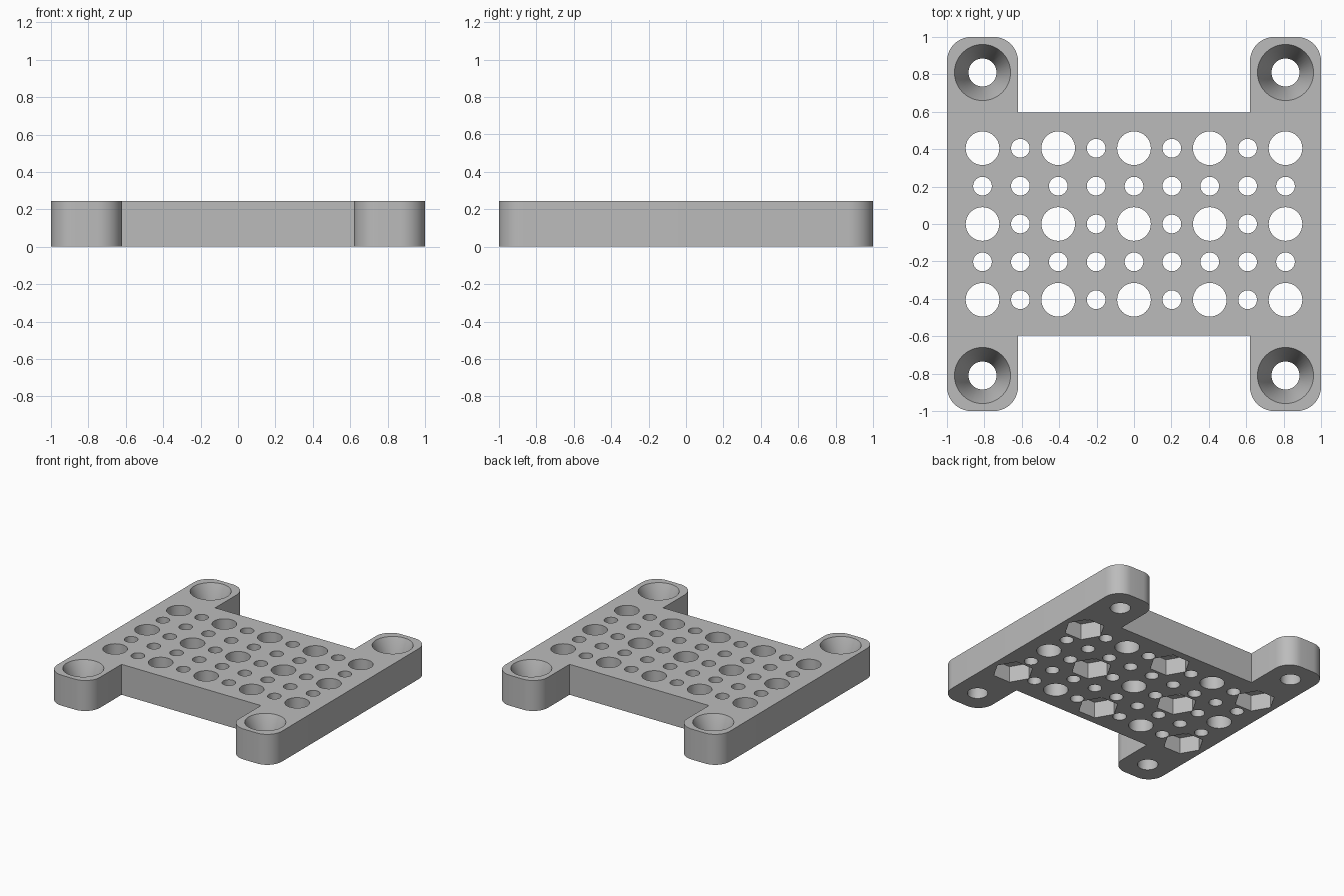
import bpy, bmesh
from math import sin, cos, pi, radians

HEIGHT = 0.245
PITCH = 0.2025

if "Cube" in bpy.data.objects:
    bpy.data.objects.remove(bpy.data.objects["Cube"])

grey = bpy.data.materials.new("plain grey")
grey.use_nodes = True
colour = (0.5, 0.5, 0.5, 1)
grey.diffuse_color = colour
grey.node_tree.nodes["Principled BSDF"].inputs["Base Color"].default_value = colour


def make_object(name, bm):
    bmesh.ops.recalc_face_normals(bm, faces=bm.faces)
    mesh = bpy.data.meshes.new(name)
    bm.to_mesh(mesh)
    bm.free()
    mesh.materials.append(grey)
    obj = bpy.data.objects.new(name, mesh)
    bpy.context.collection.objects.link(obj)
    return obj


def lathe(bm, x, y, profile, sides):
    """Closed solid from (radius, z) rings around a vertical axis."""
    rings = []
    for r, z in profile:
        rings.append([bm.verts.new((x + r * cos(2 * pi * i / sides),
                                    y + r * sin(2 * pi * i / sides), z))
                      for i in range(sides)])
    bm.faces.new(rings[0])
    bm.faces.new(rings[-1])
    for a, b in zip(rings, rings[1:]):
        for i in range(sides):
            j = (i + 1) % sides
            bm.faces.new((a[i], a[j], b[j], b[i]))


def plate_outline(inner_x=0.62, notch_y=0.595, radius=0.13, steps=10):
    """H-shaped outline, one quarter mirrored to all four."""
    quarter = [(1 - radius + radius * cos(t * pi / 2 / steps),
                1 - radius + radius * sin(t * pi / 2 / steps))
               for t in range(steps + 1)]
    quarter += [(inner_x + radius - radius * sin(t * pi / 2 / steps),
                 1 - radius + radius * cos(t * pi / 2 / steps))
                for t in range(steps + 1)]
    quarter.append((inner_x, notch_y))
    half = quarter + [(-x, y) for x, y in reversed(quarter)]
    return half + [(-x, -y) for x, y in half]


# Plate with four rounded arms
bm = bmesh.new()
base = bm.faces.new([bm.verts.new((x, y, 0)) for x, y in plate_outline()])
top = bmesh.ops.extrude_face_region(bm, geom=[base])
bmesh.ops.translate(bm, vec=(0, 0, HEIGHT),
                    verts=[v for v in top["geom"] if isinstance(v, bmesh.types.BMVert)])
plate = make_object("mounting_plate", bm)

# Round holes in alternating sizes, and hexagonal pockets underneath
holes, pockets = bmesh.new(), bmesh.new()
for i in range(-4, 5):
    for j in range(-2, 3):
        x, y = i * PITCH, j * PITCH
        large = i % 2 == 0 and j % 2 == 0
        lathe(holes, x, y, [(0.09 if large else 0.05, -0.1), (0.09 if large else 0.05, 0.4)], 40)
        if large and (i + j) // 2 % 2:
            lathe(pockets, x, y, [(0.15, -0.1), (0.15, 0.13)], 6)

# Countersunk screw holes in the arms
for x in (-0.81, 0.81):
    for y in (-0.81, 0.81):
        lathe(holes, x, y, [(0.075, -0.1), (0.075, 0.065), (0.15, HEIGHT), (0.15, 0.4)], 48)

cutters = [make_object("hole_cutter", holes), make_object("pocket_cutter", pockets)]
bpy.ops.object.select_all(action="DESELECT")
plate.select_set(True)
bpy.context.view_layer.objects.active = plate
for cutter in cutters:
    cutter.hide_render = True
    mod = plate.modifiers.new(cutter.name, "BOOLEAN")
    mod.operation = "DIFFERENCE"
    mod.solver = "EXACT"
    mod.object = cutter
    bpy.ops.object.modifier_apply(modifier=mod.name)
    bpy.data.objects.remove(cutter)

bpy.ops.object.shade_smooth_by_angle(angle=radians(30))
